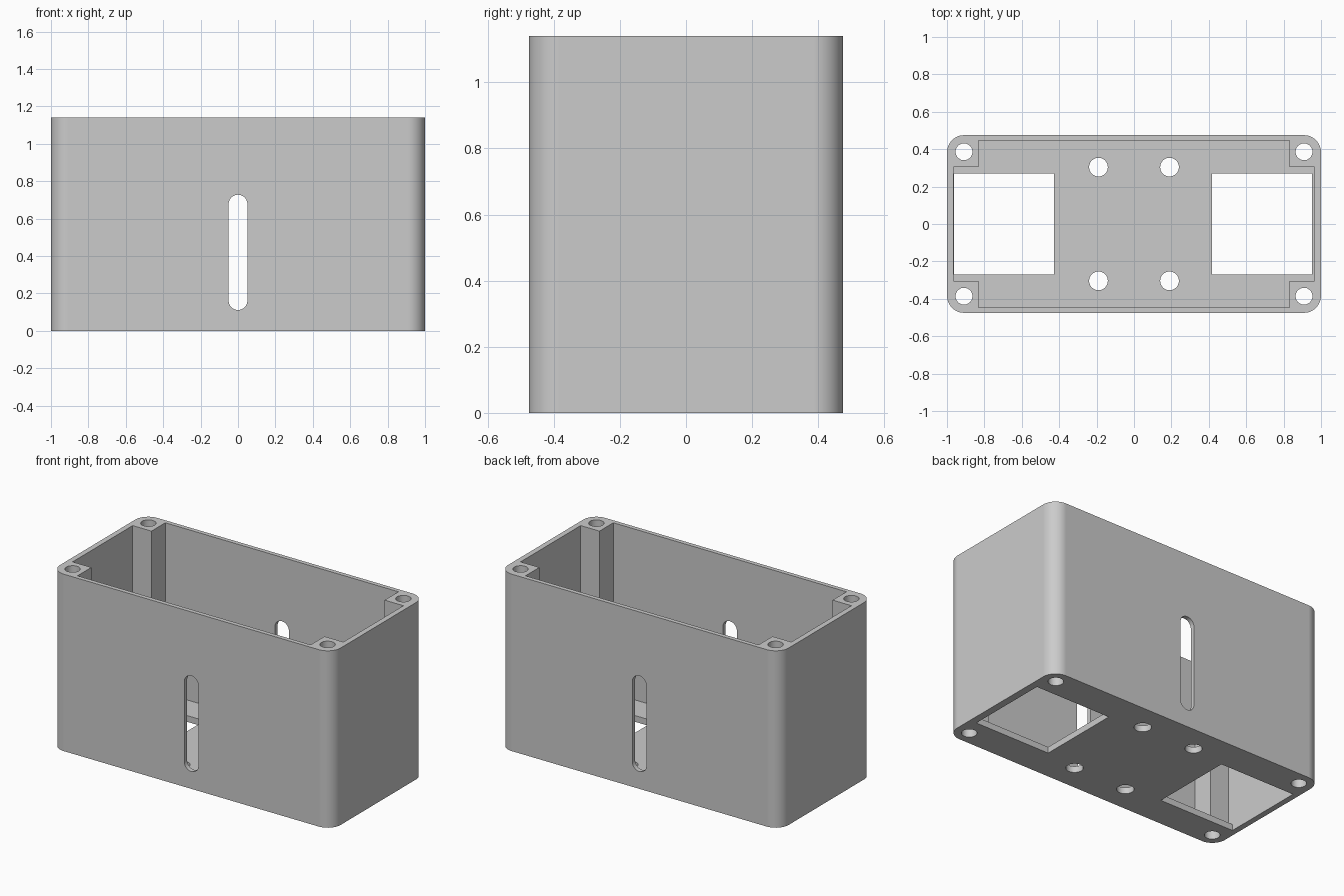
import bpy
import bmesh
from math import pi, cos, sin, radians
from mathutils import Matrix

cube = bpy.data.objects.get("Cube")
if cube:
    bpy.data.objects.remove(cube, do_unlink=True)

HALF_X, HALF_Y, HEIGHT = 1.0, 0.475, 1.14
CORNER = 0.092
FLOOR = 0.04

grey = bpy.data.materials.new("plain grey")
grey.use_nodes = True
colour = (0.6, 0.6, 0.6, 1)
grey.diffuse_color = colour
grey.node_tree.nodes["Principled BSDF"].inputs["Base Color"].default_value = colour


def prism(name, outline, z0, z1, matrix=Matrix()):
    """Extrude a flat outline from z0 to z1, then place it with a matrix."""
    bm = bmesh.new()
    face = bm.faces.new([bm.verts.new((x, y, z0)) for x, y in outline])
    top = bmesh.ops.extrude_face_region(bm, geom=[face])["geom"]
    moved = [v for v in top if isinstance(v, bmesh.types.BMVert)]
    bmesh.ops.translate(bm, verts=moved, vec=(0, 0, z1 - z0))
    bmesh.ops.recalc_face_normals(bm, faces=bm.faces)
    bm.transform(matrix)
    mesh = bpy.data.meshes.new(name)
    bm.to_mesh(mesh)
    bm.free()
    obj = bpy.data.objects.new(name, mesh)
    bpy.context.collection.objects.link(obj)
    return obj


def rounded(hx, hy, r, steps=12):
    """Rectangle outline with round corners."""
    points = []
    for quarter, (sx, sy) in enumerate([(1, 1), (-1, 1), (-1, -1), (1, -1)]):
        for i in range(steps + 1):
            a = (quarter + i / steps) * pi / 2
            points.append((sx * (hx - r) + r * cos(a), sy * (hy - r) + r * sin(a)))
    return points


def circle(x, y, r, steps=40):
    return [(x + r * cos(2 * pi * i / steps), y + r * sin(2 * pi * i / steps))
            for i in range(steps)]


def rectangle(x0, x1, hy):
    return [(x0, -hy), (x1, -hy), (x1, hy), (x0, hy)]


# Outer body
box = prism("enclosure_box", rounded(HALF_X, HALF_Y, CORNER), 0, HEIGHT)
cutters = []

# Cavity, notched so that a screw post stands in each corner
ix, iy, px, py = 0.965, 0.447, 0.831, 0.306
quadrant = [(ix, py), (px, py), (px, iy)]
cavity = quadrant + [(-x, y) for x, y in reversed(quadrant)]
cavity += [(-x, -y) for x, y in cavity]
cutters.append(prism("cavity_cutter", cavity, FLOOR, HEIGHT + 0.1))

# Square windows in the floor
for x0, x1 in ((-0.963, -0.428), (0.416, 0.953)):
    cutters.append(prism("window_cutter", rectangle(x0, x1, 0.27), -0.1, FLOOR + 0.1))

# Screw holes through the posts, and mounting holes through the floor
for sx in (-1, 1):
    for sy in (-1, 1):
        cutters.append(prism("post_hole_cutter", circle(sx * 0.909, sy * 0.386, 0.045),
                             -0.1, HEIGHT + 0.1))
        cutters.append(prism("floor_hole_cutter", circle(sx * 0.19, sy * 0.304, 0.05),
                             -0.1, FLOOR + 0.1))

# Upright slot through the front and back walls
slot_place = Matrix.Translation((0, 0, 0.42)) @ Matrix.Rotation(radians(90), 4, "X")
cutters.append(prism("slot_cutter", rounded(0.05, 0.308, 0.0499), -0.7, 0.7, slot_place))

for cutter in cutters:
    cut = box.modifiers.new(cutter.name, "BOOLEAN")
    cut.operation = "DIFFERENCE"
    cut.solver = "EXACT"
    cut.object = cutter

# Bake the cuts and discard the cutters
bpy.context.view_layer.update()
baked = bpy.data.meshes.new_from_object(
    box.evaluated_get(bpy.context.evaluated_depsgraph_get()))
box.modifiers.clear()
box.data = baked
for cutter in cutters:
    bpy.data.objects.remove(cutter, do_unlink=True)

box.data.materials.clear()
box.data.materials.append(grey)

# Smooth round corners with crisp edges
bpy.ops.object.select_all(action="DESELECT")
box.select_set(True)
bpy.context.view_layer.objects.active = box
bpy.ops.object.shade_smooth_by_angle(angle=radians(30))
weighted = box.modifiers.new("flat_walls", "WEIGHTED_NORMAL")
weighted.keep_sharp = True
